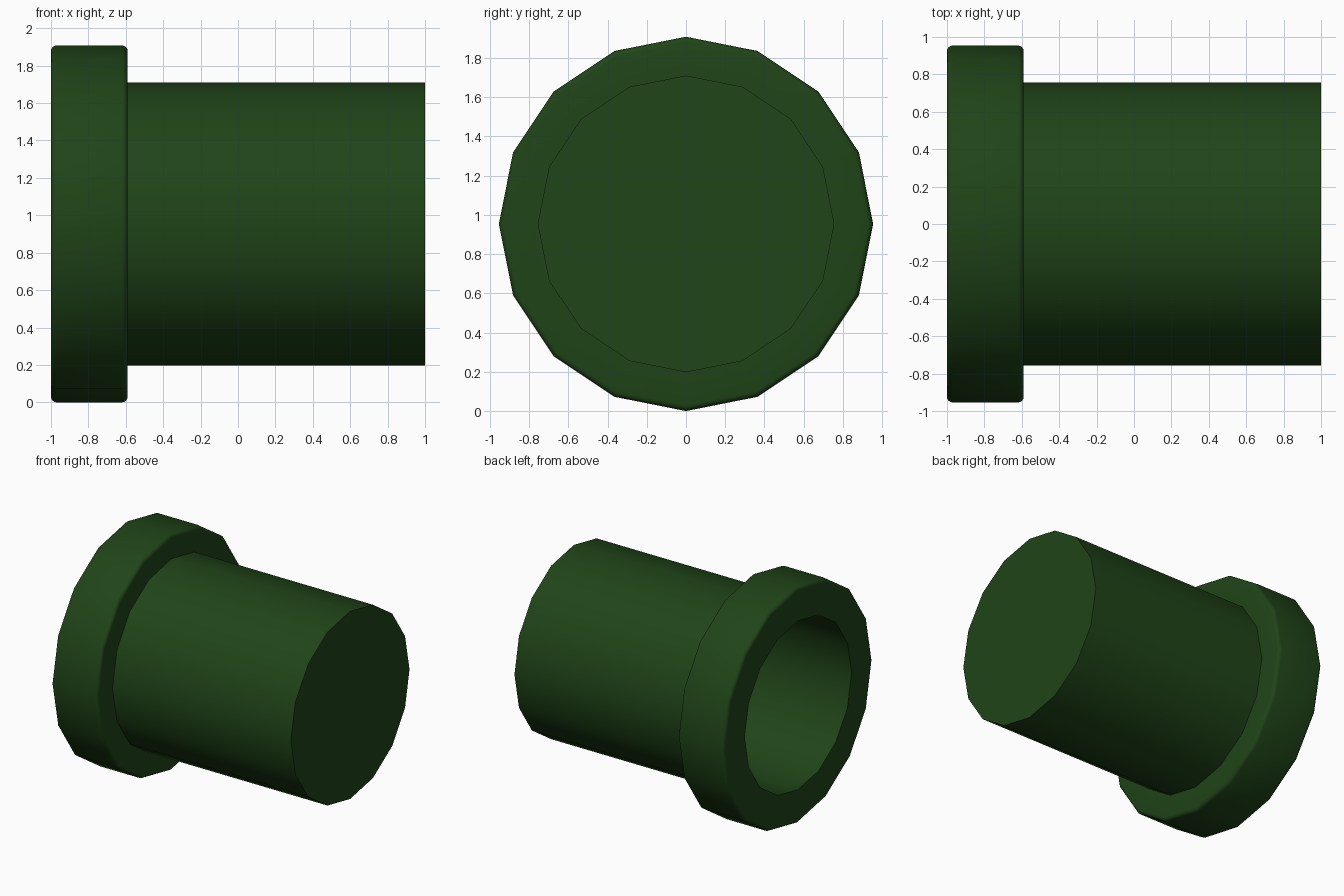
import bpy, bmesh, math

if "Cube" in bpy.data.objects:
    bpy.data.objects.remove(bpy.data.objects["Cube"])

SIDES = 16
RIM_R, BODY_R, HOLE_R = 0.954, 0.756, 0.68
RIM_X0, RIM_X1, BEVEL = -1.0, -0.59, 0.03
STEPS = 4


def corner(cx, cr, start, end):
    """Rounded rim corner as (x, radius) points."""
    return [(cx + BEVEL * math.cos(a), cr + BEVEL * math.sin(a))
            for a in (math.radians(start + (end - start) * i / STEPS)
                      for i in range(STEPS + 1))]


def lathe(name, profile):
    """Turn an (x, radius) profile round the x axis and cap both ends."""
    bm = bmesh.new()
    rings = []
    for x, r in profile:
        rings.append([bm.verts.new((x, r * math.sin(2 * math.pi * i / SIDES),
                                    RIM_R + r * math.cos(2 * math.pi * i / SIDES)))
                      for i in range(SIDES)])
    for a, b in zip(rings, rings[1:]):
        for i in range(SIDES):
            j = (i + 1) % SIDES
            bm.faces.new((a[i], a[j], b[j], b[i]))
    bm.faces.new(rings[0])
    bm.faces.new(rings[-1])
    bmesh.ops.recalc_face_normals(bm, faces=bm.faces)
    mesh = bpy.data.meshes.new(name)
    bm.to_mesh(mesh)
    bm.free()
    obj = bpy.data.objects.new(name, mesh)
    bpy.context.collection.objects.link(obj)
    return obj


# Hollow pipe: inner floor and bore, rounded rim, then the narrower body to its closed end
profile = [(0.93, HOLE_R), (RIM_X0, HOLE_R)]
profile += corner(RIM_X0 + BEVEL, RIM_R - BEVEL, 180, 90)
profile += corner(RIM_X1 - BEVEL, RIM_R - BEVEL, 90, 0)
profile += [(RIM_X1, BODY_R), (1.0, BODY_R)]
pipe = lathe("flanged_pipe", profile)

# Dark green paint
green = bpy.data.materials.new("dark_green")
green.diffuse_color = (0.014, 0.058, 0.009, 1)
green.use_nodes = True
green.node_tree.nodes["Principled BSDF"].inputs["Base Color"].default_value = green.diffuse_color
pipe.data.materials.append(green)

# Smooth sides, crisp steps and ends
bpy.context.view_layer.objects.active = pipe
pipe.select_set(True)
bpy.ops.object.shade_smooth_by_angle(angle=math.radians(35))
